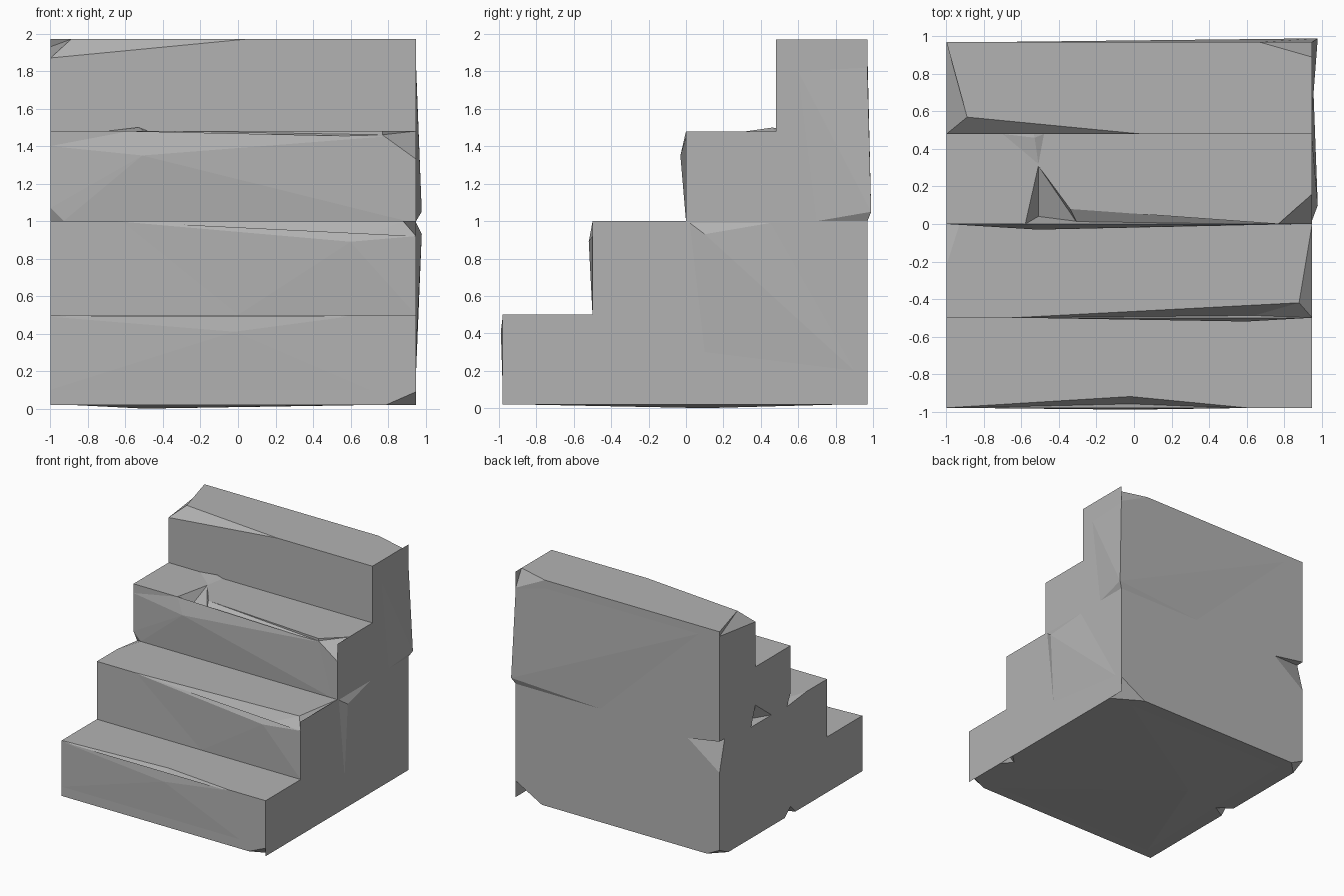
import bpy
import bmesh

cube = bpy.data.objects.get("Cube")
if cube:
    bpy.data.objects.remove(cube, do_unlink=True)

X0, X1, Y0, Y1, Z0, Z1 = -1, .95, -.98, .97, .02, 1.97

stone = bpy.data.materials.new("grey stone")
stone.use_nodes = True
grey = (.45, .45, .45, 1)
stone.diffuse_color = grey
stone.node_tree.nodes["Principled BSDF"].inputs["Base Color"].default_value = grey


def make_object(name, bm):
    bmesh.ops.recalc_face_normals(bm, faces=bm.faces)
    mesh = bpy.data.meshes.new(name)
    bm.to_mesh(mesh)
    bm.free()
    mesh.materials.append(stone)
    obj = bpy.data.objects.new(name, mesh)
    bpy.context.collection.objects.link(obj)
    return obj


def carve(operation, *points):
    """Cut or add the convex hull of the points, then drop the helper."""
    bm = bmesh.new()
    for p in points:
        bm.verts.new(p)
    hull = bmesh.ops.convex_hull(bm, input=bm.verts)
    loose = [v for v in bm.verts if not v.link_faces]
    bmesh.ops.delete(bm, geom=loose, context='VERTS')
    helper = make_object("helper", bm)
    helper.hide_render = True
    mod = stairs.modifiers.new("carve", 'BOOLEAN')
    mod.operation, mod.object, mod.solver = operation, helper, 'EXACT'
    bpy.context.view_layer.update()
    graph = bpy.context.evaluated_depsgraph_get()
    result = bpy.data.meshes.new_from_object(stairs.evaluated_get(graph))
    stairs.modifiers.remove(mod)
    stairs.data = result
    bpy.data.objects.remove(helper, do_unlink=True)


def chip(*points):
    carve('DIFFERENCE', *points)


def bulge(*points):
    carve('UNION', *points)


# Four-step profile, extruded across the width
fronts = [Y0, -.5, 0, .48]
tops = [.5, 1, 1.48, Z1]
outline = [(Y1, Z0), (Y0, Z0)]
for i, (y, z) in enumerate(zip(fronts, tops)):
    back = fronts[i + 1] if i < 3 else Y1
    outline += [(y, z), (back, z)]
bm = bmesh.new()
side = bm.faces.new([bm.verts.new((X0, y, z)) for y, z in outline])
ext = bmesh.ops.extrude_face_region(bm, geom=[side])
moved = [g for g in ext["geom"] if isinstance(g, bmesh.types.BMVert)]
bmesh.ops.translate(bm, verts=moved, vec=(X1 - X0, 0, 0))
stairs = make_object("stone_stairs", bm)

# Top step: chipped front corner and back corner
corner, low, mid = (X0, .48, Z1), (X0, .48, 1.87), (-.89, .57, Z1)
chip(corner, low, mid, (.04, .48, Z1))
chip(corner, low, mid, (X0, Y1, Z1), (X0, Y1, 1.93))
chip((X1, Y1, Z1), (.67, Y1, Z1), (X1, .89, Z1), (X1, Y1, 1.83))

# Third step: deep notch, worn edge and broken corner
chip((-.58, 0, 1.48), (-.51, .31, 1.48), (-.51, 0, 1.35),
     (-.3, 0, 1.48), (-.3, 0, 1.43), (-.34, .08, 1.48))
chip((-.34, .08, 1.48), (-.3, 0, 1.43), (-.3, 0, 1.48), (.77, 0, 1.48), (.77, 0, 1.46))
chip((X1, 0, 1.48), (X1, 0, 1.33), (X1, .16, 1.48), (.77, 0, 1.46), (.77, 0, 1.48))
chip((X0, -.22, 1), (-.93, 0, 1), (X0, 0, 1.07), (X0, .05, .97))

# Second step: long worn edge
corner, low, mid = (X1, -.5, 1), (X1, -.5, .92), (.88, -.42, 1)
chip(corner, low, mid, (-.65, -.5, 1), (.6, -.5, .89))
chip(corner, low, mid, (X1, 0, 1))

# First step: shallow worn edge
chip((X0, Y0, .5), (-.02, -.92, .5), (-.02, Y0, .41), (.6, Y0, .5))

# Bottom corners and edge notches
chip((X1, Y0, Z0), (.79, Y0, Z0), (X1, Y0, .09), (X1, -.91, Z0))
chip((X1, Y1, Z0), (.7, Y1, Z0), (X1, Y1, .16), (X1, .82, Z0))
chip((X0, Y1, Z0), (-.88, Y1, Z0), (X0, Y1, .08), (X0, .85, Z0))
for x, y, depth in ((X1, -.5, -.08), (X0, 0, .12)):
    chip((x, y - .07, Z0), (x, y + .08, Z0), (x, y, .09), (x + depth, y, Z0))

# Triangular holes in both sides and a chip at the back seam
chip((X1, .45, 1), (X1, .48, 1.2), (X1, .69, 1), (.87, .48, 1.02))
chip((X0, .54, .98), (X0, .48, 1.15), (X0, .26, .98), (-.92, .46, 1))
chip((-.7, Y1, .97), (X0, Y1, 1.02), (X0, Y1, .75), (X0, .9, 1.02))

# Slight bulges of the rough faces
bulge((.98, .1, .93), (X1, .02, .99), (X1, .45, .99), (X1, .9, .2),
      (X1, .1, .3), (.85, .2, .8))
bulge((.98, .99, 1.05), (X1, .7, 1), (X1, Y1, 1), (X1, Y1, 1.82),
      (X1, .6, 1.8), (.14, Y1, 1), (.67, Y1, 1.9), (-.8, Y1, 1.9), (.85, .85, 1.3))
bulge((.6, -.52, .89), (X1, -.5, .92), (X1, -.5, .5), (0, -.5, .5),
      (-.62, -.5, .997), (.6, -.4, .7))
bulge((-.51, -.03, 1.35), (-.58, 0, 1.48), (X0, 0, 1.07), (X0, 0, 1.4),
      (-.93, 0, 1), (.9, 0, 1), (.77, 0, 1.45), (-.4, .1, 1.2))
bulge((-.02, -.99, .41), (X0, Y0, .49), (X0, Y0, .1), (.7, Y0, .1),
      (.58, Y0, .49), (0, -.9, .3))
bulge((-.5, .1, 0), (-.9, -.9, Z0), (.7, -.9, Z0), (.75, .85, Z0),
      (-.85, .85, Z0), (0, 0, .2))
bulge((-.53, .46, 1.5), (-.7, .48, 1.48), (-.51, .32, 1.48), (-.48, .48, 1.48),
      (-.55, .55, 1.49))
